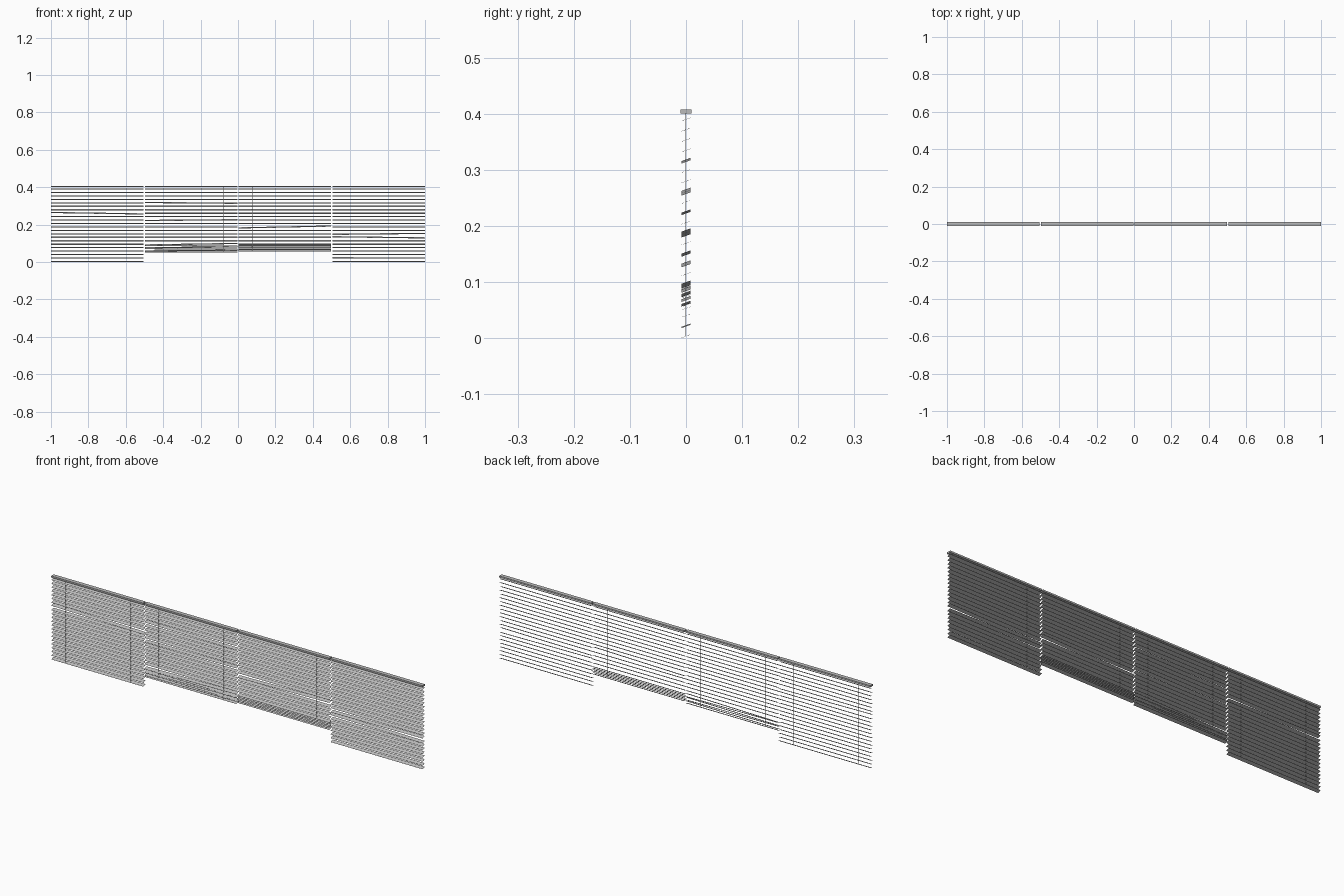
import bpy
import math

cube = bpy.data.objects.get("Cube")
if cube:
    bpy.data.objects.remove(cube, do_unlink=True)

WIDTH, PITCH = 0.4955, 0.5015      # blind width and centre spacing
STEP, TOP = 0.0184, 0.39           # slat spacing and top slat height
TILT = math.radians(20)
COUNT = 22

grey = bpy.data.materials.new("light_grey")
grey.use_nodes = True
colour = (0.5, 0.5, 0.5, 1)
grey.diffuse_color = colour
grey.node_tree.nodes["Principled BSDF"].inputs["Base Color"].default_value = colour


def box_mesh(name, sx, sy, sz):
    """Box mesh centred on its origin."""
    verts = [(x * sx / 2, y * sy / 2, z * sz / 2)
             for x in (-1, 1) for y in (-1, 1) for z in (-1, 1)]
    faces = [(0, 1, 3, 2), (4, 6, 7, 5), (0, 4, 5, 1),
             (2, 3, 7, 6), (0, 2, 6, 4), (1, 5, 7, 3)]
    mesh = bpy.data.meshes.new(name)
    mesh.from_pydata(verts, [], faces)
    mesh.materials.append(grey)
    return mesh


def place(name, mesh, location, rotation=(0, 0, 0)):
    obj = bpy.data.objects.new(name, mesh)
    obj.location = location
    obj.rotation_euler = rotation
    bpy.context.collection.objects.link(obj)
    return obj


rail_mesh = box_mesh("head_rail", WIDTH, 0.02, 0.008)
slat_mesh = box_mesh("slat", WIDTH, 0.0175, 0.0004)

# Slats hanging slightly crooked: rise from -x end to +x end, per blind
crooked = [
    {7: -0.008},
    {4: -0.004, 9: 0.004, 16: 0.008, 17: -0.006, 18: 0.005, 19: -0.004, 20: 0.004},
    {11: 0.010},
    {13: 0.005, 14: -0.006, 20: -0.002},
]
# Spacing of the gathered slats at the bottom of each blind
gathered = [STEP, 0.0085, 0.007, STEP]
FIRST_GATHERED = 16

for b in range(4):
    cx = (b - 1.5) * PITCH
    place(f"head_rail_{b + 1}", rail_mesh, (cx, 0, 0.404))

    # Slats
    for i in range(COUNT):
        z = TOP - STEP * min(i, FIRST_GATHERED)
        z -= gathered[b] * max(i - FIRST_GATHERED, 0)
        roll = -math.asin(crooked[b].get(i, 0) / WIDTH)
        place(f"slat_{b + 1}_{i + 1}", slat_mesh, (cx, 0, z), (TILT, roll, 0))

    # Pair of cords down to the last slat
    length = 0.4 - z
    cord_mesh = box_mesh("cord", 0.001, 0.001, length)
    for side in (-1, 1):
        place(f"cord_{b + 1}_{'left' if side > 0 else 'right'}", cord_mesh,
              (cx + side * 0.175, -0.001, z + length / 2))
